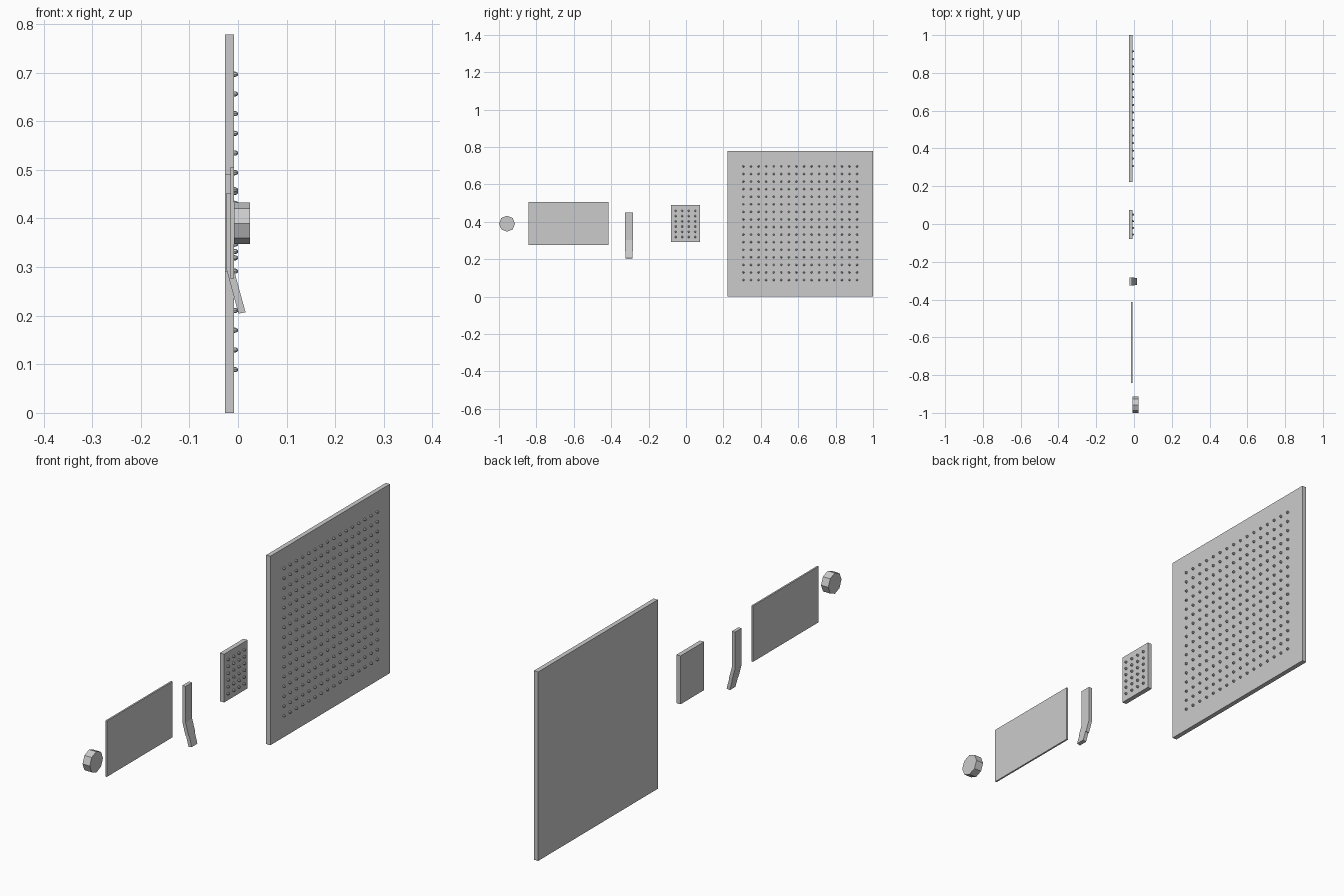
import bpy, bmesh
from math import pi
from mathutils import Matrix

if "Cube" in bpy.data.objects:
    bpy.data.objects.remove(bpy.data.objects["Cube"])

FRONT = -0.008          # plane of the visible plate faces (they face +x)
TURN = Matrix.Rotation(pi / 2, 4, 'Y')


def finish(name, bm):
    bmesh.ops.recalc_face_normals(bm, faces=bm.faces)
    mesh = bpy.data.meshes.new(name)
    bm.to_mesh(mesh)
    bm.free()
    ob = bpy.data.objects.new(name, mesh)
    bpy.context.collection.objects.link(ob)
    return ob


def box(name, x, y, z):
    bm = bmesh.new()
    size = [b - a for a, b in (x, y, z)]
    mid = [(a + b) / 2 for a, b in (x, y, z)]
    bmesh.ops.create_cube(bm, size=1,
                          matrix=Matrix.Translation(mid) @ Matrix.Diagonal((*size, 1)))
    return finish(name, bm)


def cone(bm, x0, x1, y, z, r0, r1, sides, spin=0):
    place = Matrix.Translation(((x0 + x1) / 2, y, z)) @ TURN @ Matrix.Rotation(spin, 4, 'Z')
    bmesh.ops.create_cone(bm, cap_ends=True, segments=sides, radius1=r0,
                          radius2=r1, depth=x1 - x0, matrix=place)


def nozzles(name, y0, z0, step_y, step_z, columns, rows):
    bm = bmesh.new()
    for i in range(columns):
        for j in range(rows):
            y, z = y0 + i * step_y, z0 + j * step_z
            cone(bm, FRONT - 0.001, -0.004, y, z, 0.0055, 0.005, 8)
            cone(bm, -0.004, 0.0005, y, z, 0.005, 0.002, 8)
    return finish(name, bm)


def extrude_profile(name, points, y0, y1):
    bm = bmesh.new()
    face = bm.faces.new([bm.verts.new((x, y0, z)) for x, z in points])
    new = bmesh.ops.extrude_face_region(bm, geom=[face])['geom']
    bmesh.ops.translate(bm, vec=(0, y1 - y0, 0),
                        verts=[v for v in new if isinstance(v, bmesh.types.BMVert)])
    return finish(name, bm)


# Large square shower plate
box("large_shower_plate", (-0.027, FRONT), (0.222, 1.0), (0, 0.778))
nozzles("large_plate_nozzles", 0.307, 0.089, 0.0405, 0.0405, 16, 16)

# Small hand shower head
box("hand_shower_head", (-0.027, FRONT), (-0.079, 0.074), (0.291, 0.49))
nozzles("hand_shower_nozzles", -0.055, 0.319, 0.0348, 0.028, 4, 6)

# Bent spout with a slightly narrower tip
extrude_profile("spout_body", [(-0.025, 0.451), (-0.025, 0.300), (-0.0105, 0.2465),
                               (0.0037, 0.250), (-0.0105, 0.302), (-0.0105, 0.451)],
                -0.326, -0.283)
extrude_profile("spout_tip", [(-0.0105, 0.2465), (0.001, 0.204),
                              (0.0155, 0.207), (0.0037, 0.250)],
                -0.323, -0.286)

# Thin rectangular panel
box("thin_panel", (-0.015, FRONT), (-0.842, -0.414), (0.276, 0.506))

# Octagonal knob
bm = bmesh.new()
cone(bm, FRONT, 0.025, -0.957, 0.39, 0.043, 0.043, 8)
finish("octagonal_knob", bm)
